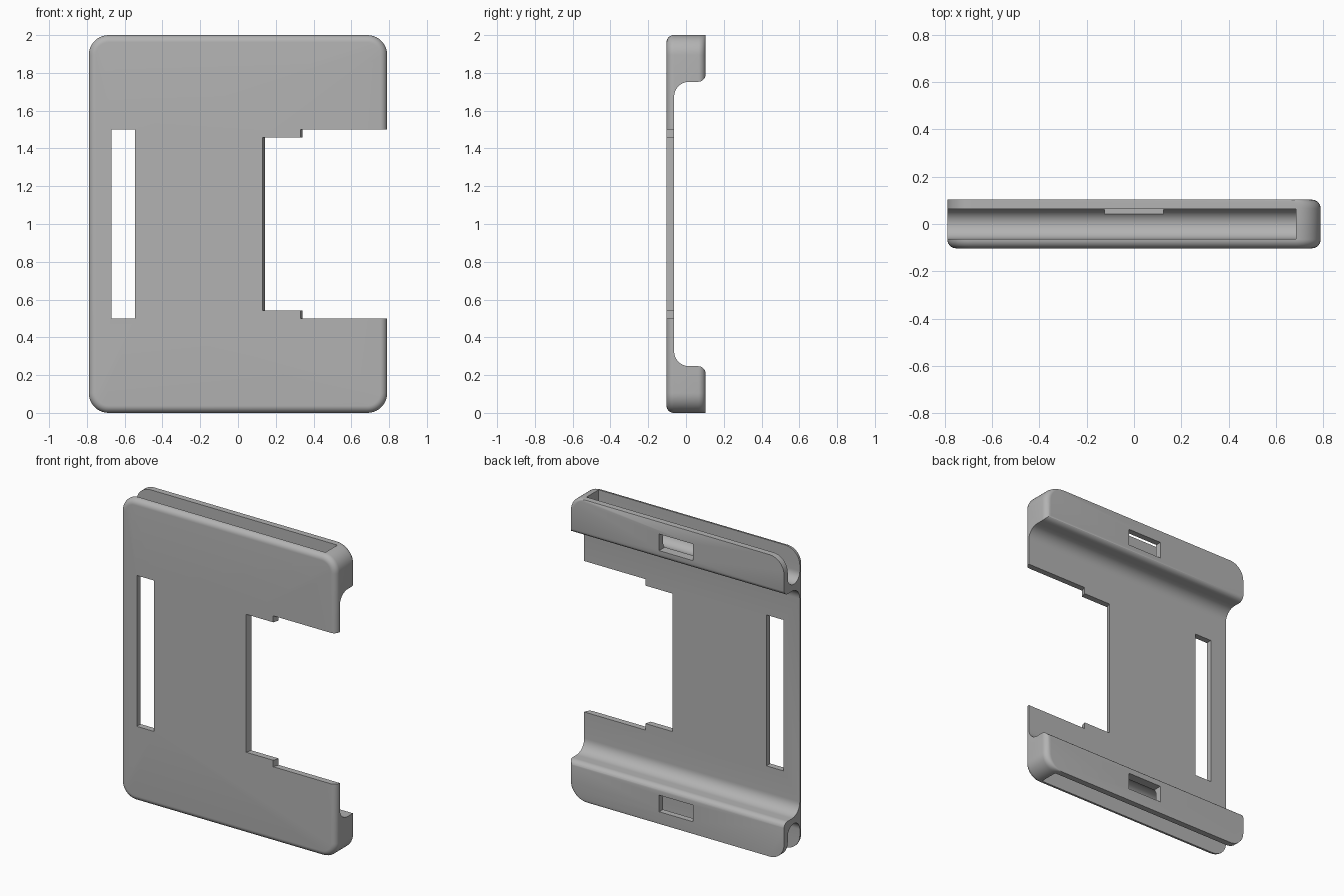
import bpy
import bmesh
from math import sin, cos, pi, radians

cube = bpy.data.objects.get("Cube")
if cube:
    bpy.data.objects.remove(cube)

W, D, H = 0.79, 0.103, 2.0      # half width, half depth, height
CORNER, EDGE = 0.105, 0.038     # corner radius, edge fillet
INNER = 0.063                   # channel half width, plate back
RAIL = 0.247                    # rail height

grey = bpy.data.materials.new("plain grey")
grey.use_nodes = True
colour = (0.45, 0.45, 0.45, 1)
grey.diffuse_color = colour
grey.node_tree.nodes["Principled BSDF"].inputs["Base Color"].default_value = colour


def arc(cx, cy, r, start, end, steps=10):
    angles = [radians(start + (end - start) * i / steps) for i in range(steps + 1)]
    return [(cx + r * cos(a), cy + r * sin(a)) for a in angles]


def loft(name, rings):
    """Closed solid through matching rings of points."""
    bm = bmesh.new()
    loops = [[bm.verts.new(p) for p in ring] for ring in rings]
    for a, b in zip(loops, loops[1:]):
        for i in range(len(a)):
            j = (i + 1) % len(a)
            bm.faces.new((a[i], a[j], b[j], b[i]))
    bm.faces.new(loops[0])
    bm.faces.new(loops[-1])
    bmesh.ops.recalc_face_normals(bm, faces=bm.faces)
    mesh = bpy.data.meshes.new(name)
    bm.to_mesh(mesh)
    bm.free()
    obj = bpy.data.objects.new(name, mesh)
    bpy.context.collection.objects.link(obj)
    mesh.materials.append(grey)
    return obj


def along_x(name, profile, x0, x1):
    return loft(name, [[(x, y, z) for y, z in profile] for x in (x0, x1)])


def box(name, x0, x1, y0, y1, z0, z1):
    return along_x(name, [(y0, z0), (y1, z0), (y1, z1), (y0, z1)], x0, x1)


def outline(y, x0, x1, z0, z1, r):
    """Rounded rectangle facing the front."""
    pts = (arc(x1 - r, z1 - r, r, 0, 90) + arc(x0 + r, z1 - r, r, 90, 180)
           + arc(x0 + r, z0 + r, r, 180, 270) + arc(x1 - r, z0 + r, r, 270, 360))
    return [(x, y, z) for x, z in pts]


# Body: front rim filleted all round, back fillet on the closed side only
rings = []
for i in range(9):
    a = pi / 2 * i / 8
    d = EDGE * (1 - sin(a))
    rings.append(outline(-D + EDGE * (1 - cos(a)), -W + d, W - d, d, H - d, CORNER - d))
for i in range(9):
    a = pi / 2 * i / 8
    d = EDGE * (1 - cos(a))
    rings.append(outline(D - EDGE * (1 - sin(a)), -W, W - d, 0, H, CORNER))
body = loft("battery_holder_body", rings)

cutters = []

# Bay between the rails, with a concave root and a rounded rail lip
root, lip = 0.08, 0.04
low = (arc(-INNER + root, RAIL + root, root, 180, 270)
       + arc(D + 0.001 - lip, RAIL - lip, lip, 90, 0) + [(0.3, RAIL - lip)])
high = [(y, H - z) for y, z in reversed(low)]
cutters.append(along_x("bay_cutter", low + high, -1, 1))

# Round-bottomed channels, open at one end, and the window in each back wall
for name, side in (("upper", 1), ("lower", -1)):
    def place(z):
        return H / 2 + side * (z - H / 2)
    channel = arc(0, H - RAIL + 0.04 + INNER, INNER, 180, 360, 24)
    channel += [(INNER, H + 0.1), (-INNER, H + 0.1)]
    cutters.append(along_x(name + "_channel_cutter",
                           [(y, place(z)) for y, z in channel], -1, 0.685))
    z0, z1 = sorted((place(1.81), place(1.92)))
    cutters.append(box(name + "_window_cutter", -0.125, 0.125, 0.02, 0.2, z0, z1))

# Strap slot and stepped side notch with slightly slanted walls
cutters.append(box("slot_cutter", -0.67, -0.545, -0.3, 0, 0.5, 1.5))


def notch(y, shift):
    a, b = 0.13 + shift, 0.33 + shift
    half = [(1, 0.5), (b, 0.5), (b, 0.543), (a, 0.543)]
    pts = half + [(x, H - z) for x, z in reversed(half)]
    return [(x, y, z) for x, z in pts]


cutters.append(loft("notch_cutter", [notch(-D - 0.001, 0), notch(-INNER + 0.001, 0.013)]))

for cutter in cutters:
    mod = body.modifiers.new(cutter.name, "BOOLEAN")
    mod.operation = "DIFFERENCE"
    mod.solver = "EXACT"
    mod.object = cutter

# Bake the cuts and drop the cutters
graph = bpy.context.evaluated_depsgraph_get()
result = bpy.data.meshes.new_from_object(body.evaluated_get(graph))
body.modifiers.clear()
body.data = result
for cutter in cutters:
    bpy.data.objects.remove(cutter)

bpy.context.view_layer.objects.active = body
body.select_set(True)
bpy.ops.object.shade_smooth_by_angle(angle=radians(30))
